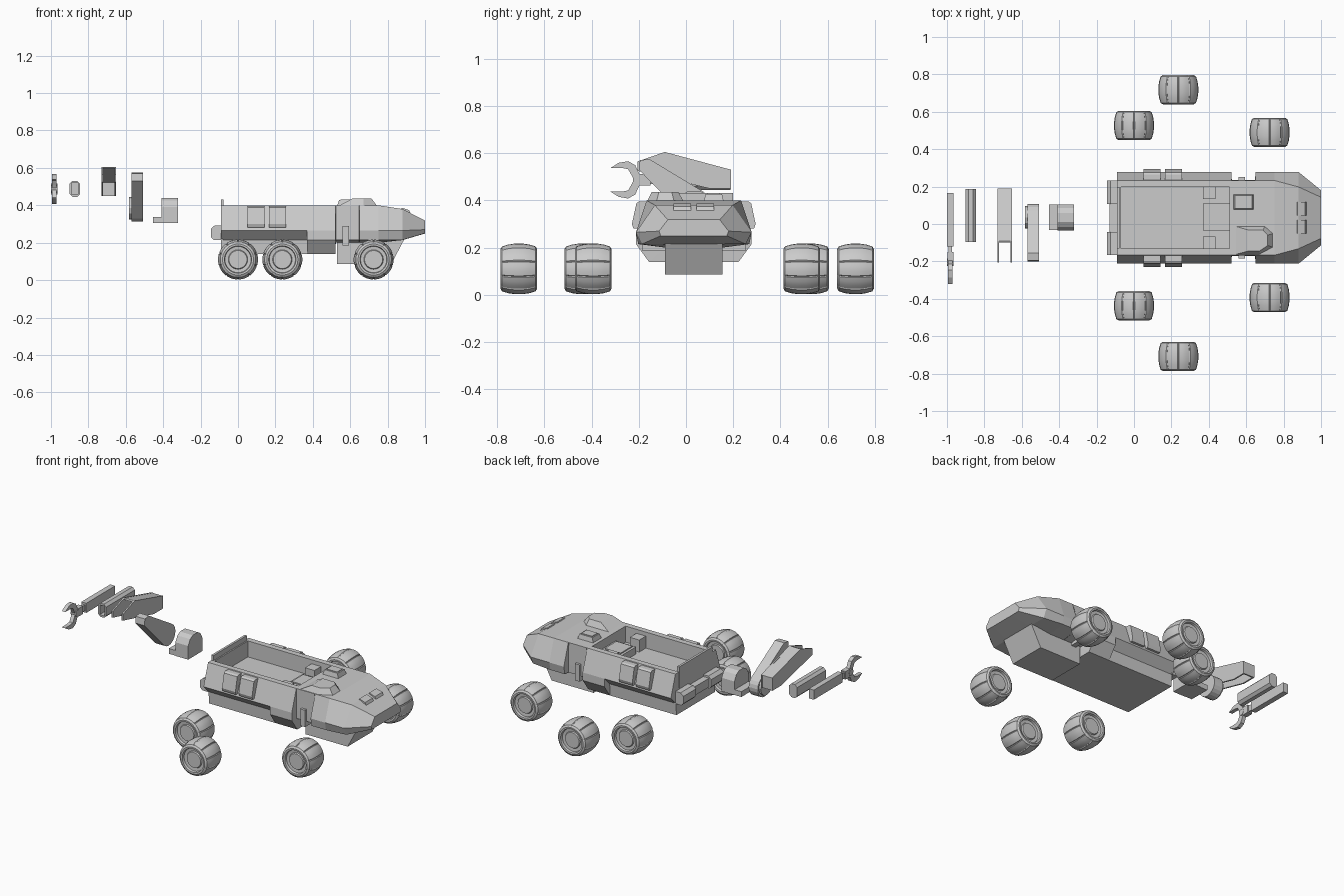
import bpy, bmesh, math

if "Cube" in bpy.data.objects:
    bpy.data.objects.remove(bpy.data.objects["Cube"])

C = 0.033  # centre line of the vehicle in y

grey = bpy.data.materials.new("light_grey")
grey.diffuse_color = (0.6, 0.6, 0.6, 1)
grey.use_nodes = True
grey.node_tree.nodes["Principled BSDF"].inputs["Base Color"].default_value = grey.diffuse_color


def finish(name, bm, smooth=None):
    bmesh.ops.recalc_face_normals(bm, faces=bm.faces[:])
    me = bpy.data.meshes.new(name)
    bm.to_mesh(me)
    bm.free()
    ob = bpy.data.objects.new(name, me)
    bpy.context.collection.objects.link(ob)
    me.materials.append(grey)
    if smooth:
        bpy.ops.object.select_all(action='DESELECT')
        ob.select_set(True)
        bpy.context.view_layer.objects.active = ob
        bpy.ops.object.shade_smooth_by_angle(angle=math.radians(smooth))
    return ob


def loft(name, rings, smooth=None):
    bm = bmesh.new()
    rows = [[bm.verts.new(p) for p in r] for r in rings]
    n = len(rows[0])
    for a, b in zip(rows, rows[1:]):
        for i in range(n):
            j = (i + 1) % n
            bm.faces.new((a[i], a[j], b[j], b[i]))
    bm.faces.new(rows[0])
    bm.faces.new(rows[-1])
    return finish(name, bm, smooth)


def prism_x(name, pts, x0, x1, smooth=None):
    """Extrude a (y, z) outline along x."""
    return loft(name, [[(x, y, z) for y, z in pts] for x in (x0, x1)], smooth)


def prism_y(name, pts, y0, y1, smooth=None):
    """Extrude an (x, z) outline along y."""
    return loft(name, [[(x, y, z) for x, z in pts] for y in (y0, y1)], smooth)


def box(name, x0, x1, y0, y1, z0, z1):
    return prism_x(name, [(y0, z0), (y1, z0), (y1, z1), (y0, z1)], x0, x1)


def taper(name, x0, x1, y0, y1, z0, z1, fx, rx, sy):
    """Box whose top is pulled in at the front, rear and sides."""
    low = [(x0, y0, z0), (x1, y0, z0), (x1, y1, z0), (x0, y1, z0)]
    top = [(x0 + rx, y0 + sy, z1), (x1 - fx, y0 + sy, z1),
           (x1 - fx, y1 - sy, z1), (x0 + rx, y1 - sy, z1)]
    return loft(name, [low, top])


def cut(ob, cutter):
    m = ob.modifiers.new("cut", 'BOOLEAN')
    m.operation, m.solver, m.object = 'DIFFERENCE', 'EXACT', cutter
    cutter.hide_render = True
    cutter.hide_viewport = True


# hull: half sections (half width, height) along the length
arch = [(.20, .40), (.245, .265), (.195, .215), (.19, .14)]
skirt = [(.20, .40), (.245, .265), (.245, .215), (.19, .14)]
cab = [(.20, .40), (.203, .265), (.203, .215), (.12, .20)]
nose = [(.20, .40), (.245, .265), (.235, .215), (.12, .20)]
stations = [(-.09, arch), (.368, arch), (.37, skirt), (.52, skirt), (.523, cab),
            (.647, cab), (.65, nose), (.75, nose),
            (.88, [(.165, .38), (.245, .265), (.22, .215), (.10, .214)]),
            (1.0, [(.11, .318), (.147, .27), (.14, .25), (.08, .249)])]
hull = loft("hull", [[(x, C + w, z) for w, z in s] + [(x, C - w, z) for w, z in s[::-1]]
                     for x, s in stations])
cut(hull, box("bed_cutter", -.07, .51, C - .165, C + .165, .30, .60))

# underside block with sloped front
prism_y("front_chassis", [(.53, .22), (.53, .087), (.82, .087), (.89, .22)], C - .122, C + .122)

# cargo bed fittings
box("tailgate", -.092, -.078, C - .165, C + .165, .30, .432)
box("bed_hatch", .37, .512, -.035, .11, .295, .345)
box("bed_hatch_lid", .385, .495, -.02, .095, .34, .352)

for s, side in ((-1, "right"), (1, "left")):
    # bed corner blocks, rear bumpers, door steps
    y0, y1 = sorted((C + s * .10, C + s * .17))
    box(f"bed_block_{side}", .37, .435, y0, y1, .295, .375)
    y0, y1 = sorted((C + s * .075, C + s * .2))
    prism_y(f"rear_bumper_{side}",
            [(-.08, .215), (-.13, .215), (-.145, .23), (-.145, .275), (-.125, .292), (-.08, .292)],
            y0, y1)
    y0, y1 = sorted((C + s * .11, C + s * .218))
    box(f"door_step_{side}", .56, .593, y0, y1, .185, .29)
    # slanted side lockers
    for i, x in enumerate((.05, .165)):
        prism_x(f"side_locker_{side}_{i}",
                [(C + s * w, z) for w, z in ((.19, .395), (.232, .395), (.243, .388),
                                             (.262, .30), (.255, .28), (.22, .28))], x, x + .092)
    # nose vents and headlights
    y0, y1 = sorted((C + s * .012, C + s * .085))
    prism_y(f"nose_vent_{side}", [(.87, .375), (.875, .387), (.915, .374), (.925, .352)], y0, y1)
    y0, y1 = sorted((C + s * .075, C + s * .115))
    box(f"headlight_{side}", .99, 1.0, y0, y1, .275, .298)
box("rear_plate", -.13, -.085, C - .08, C + .08, .225, .28)

# roof hatch and cockpit canopy
taper("roof_hatch", .53, .64, .075, .16, .395, .428, .01, .01, .008)
box("roof_hatch_lid", .548, .622, .09, .145, .425, .432)
canopy = [(.535, -.165), (.67, -.165), (.745, -.125), (.745, -.05), (.70, -.01), (.535, -.01)]
ctop = [(.61, -.145), (.67, -.145), (.715, -.115), (.715, -.06), (.69, -.032), (.61, -.032)]
loft("canopy", [[(x, y, .395) for x, y in canopy], [(x, y, .435) for x, y in ctop]])

# wheels: barrel tyre with ten tread lobes and stepped hub on both sides
half = [(.028, .068), (.048, .068), (.052, .061), (.070, .063), (.073, .077),
        (.083, .078), (.095, .071), (.103, .045), (.107, .018)]
profile = half + [(r, -y) for r, y in half[::-1]]
angles = [(k + f) * math.tau / 10 for k in range(10) for f in (0, .06, .35, .65, .94)]


def wheel(name, cx, cy):
    rings = []
    for r, y in profile:
        ring = []
        for i, a in enumerate(angles):
            q = r * .965 if (i % 5 == 0 and r > .09) else r
            ring.append((cx + q * math.sin(a), cy + y, .11 + q * math.cos(a)))
        rings.append(ring)
    loft(name, rings, 28)


for i, (x, yl, yr) in enumerate(((0, .527, -.437), (.237, .718, -.708), (.725, .49, -.393))):
    wheel(f"wheel_left_{i}", x, yl)
    wheel(f"wheel_right_{i}", x, yr)


def arc(cy, cz, r, a0, a1, n):
    return [(cy + r * math.cos(math.radians(a0 + (a1 - a0) * i / n)),
             cz + r * math.sin(math.radians(a0 + (a1 - a0) * i / n))) for i in range(n + 1)]


# arm base: block with rounded top and side pivot
prism_x("arm_base", [(-.035, .305), (.105, .305), (.105, .39), (.085, .425), (.06, .44),
                     (.01, .44), (-.015, .425), (-.035, .39)], -.408, -.32)
box("arm_base_foot", -.455, -.40, -.033, .103, .305, .338)

# lower arm: round shoulder running up to a narrow tip
prism_x("lower_arm", arc(.04, .38, .066, -130, 60, 10) + [(-.155, .575), (-.195, .57), (-.20, .53)],
        -.57, -.507)
prism_x("shoulder_pivot", arc(.035, .385, .06, 0, 330, 11), -.583, -.565)

# forearm channel: two cheek plates with a cover on top, open below
cheek = [(-.205, .565), (-.09, .605), (.19, .53), (.19, .45), (.10, .45), (-.205, .525)]
for x, side in ((-.73, "outer"), (-.66, "inner")):
    prism_x(f"forearm_cheek_{side}", cheek, x, x + .009)
prism_x("forearm_cover", [(-.10, .600), (-.09, .604), (.189, .529), (.189, .451), (.180, .451),
                          (.180, .521), (-.09, .594)], -.722, -.659)

# telescopic sleeve: hollow chamfered tube
sleeve = prism_y("arm_sleeve", [(-.885, .445), (-.86, .445), (-.845, .46), (-.845, .515), (-.86, .53),
                                (-.885, .53), (-.90, .515), (-.90, .46)], -.095, .188)
cut(sleeve, prism_y("sleeve_cutter", [(-.889, .457), (-.856, .457), (-.856, .518), (-.889, .518)],
                    -.12, .17))

# gripper: rod, wrist and two claws
GX, GZ = -.982, .487
box("gripper_rod", GX - .017, GX + .017, -.12, .165, GZ - .03, GZ + .03)
box("gripper_neck", GX - .009, GX + .009, -.16, -.11, GZ - .018, GZ + .018)
box("gripper_wrist", GX - .016, GX + .016, -.195, -.15, GZ - .025, GZ + .025)
claw = [(-.185, .008), (-.20, .03), (-.215, .062), (-.245, .079), (-.285, .072), (-.32, .05),
        (-.27, .05), (-.245, .045), (-.232, .022), (-.222, .002)]
for s, part in ((1, "upper"), (-1, "lower")):
    prism_x(f"claw_{part}", [(y, GZ + s * z) for y, z in claw], GX - .012, GX + .012)
prism_x("claw_pivot", arc(-.205, GZ, .02, 0, 330, 11), GX - .018, GX + .018)
